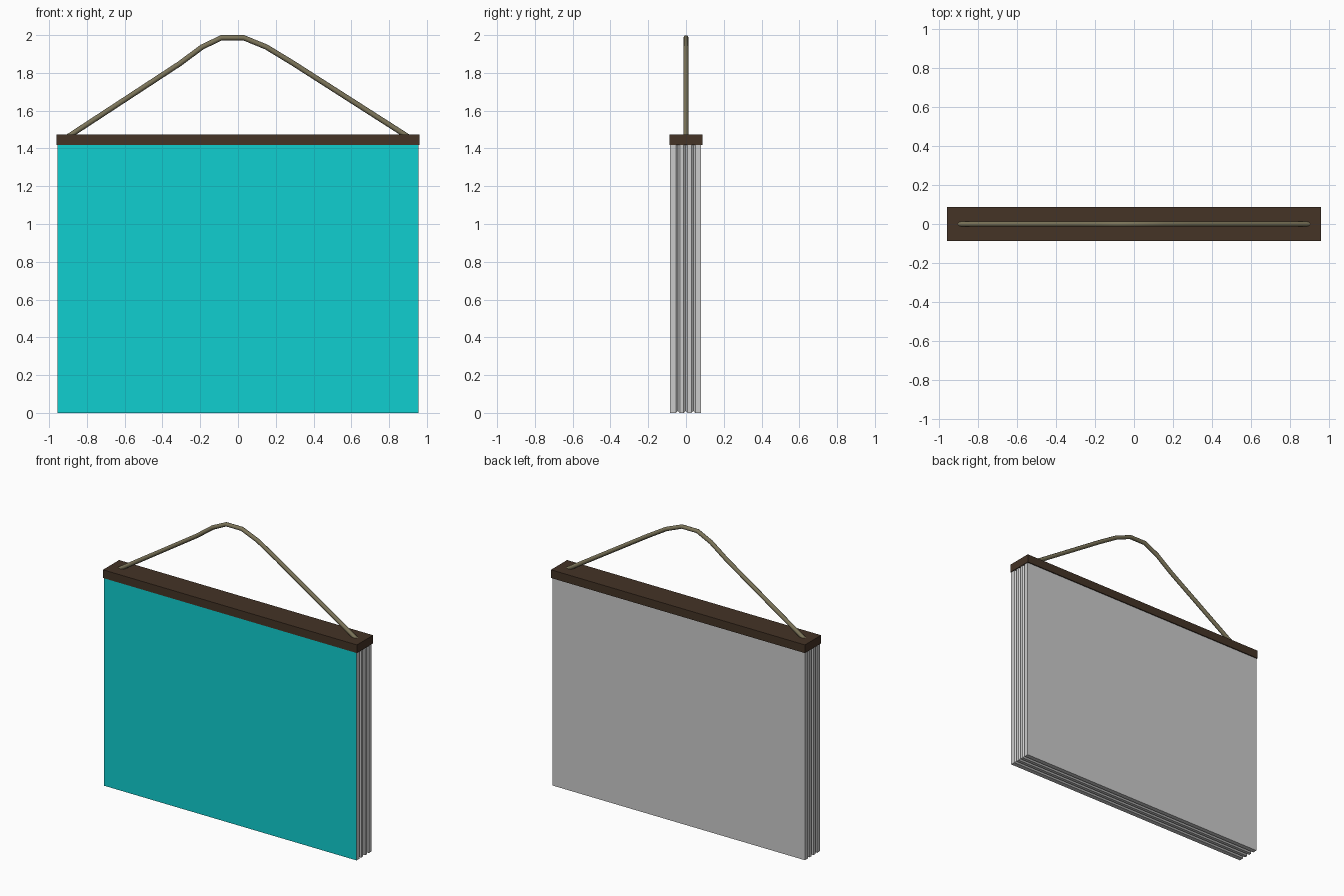
import bpy, bmesh

if "Cube" in bpy.data.objects:
    bpy.data.objects.remove(bpy.data.objects["Cube"])


def material(name, rgb):
    m = bpy.data.materials.new(name)
    m.diffuse_color = (*rgb, 1)
    m.use_nodes = True
    m.node_tree.nodes["Principled BSDF"].inputs["Base Color"].default_value = m.diffuse_color
    return m


def add(name, data, *mats):
    ob = bpy.data.objects.new(name, data)
    bpy.context.collection.objects.link(ob)
    for m in mats:
        data.materials.append(m)
    return ob


cyan = material("cyan", (0.005, 0.62, 0.63))
wood = material("dark_wood", (0.058, 0.033, 0.019))
cord = material("cord", (0.2, 0.175, 0.1))
paper = material("paper", (0.8, 0.8, 0.8))

# Stacked sheets: rectangular rings along y, inset at each groove
W, TOP, Y0, Y1, SHEETS, DEPTH = 0.955, 1.425, -0.084, 0.08, 4, 0.01
step = (Y1 - Y0) / SHEETS
sections = [(Y0, 0)]
for i in range(1, SHEETS):
    y = Y0 + i * step
    sections += [(y - 0.01, 0), (y, DEPTH), (y + 0.01, 0)]
sections.append((Y1, 0))

bm = bmesh.new()
rings = []
for y, d in sections:
    w = W - d
    rings.append([bm.verts.new(c) for c in
                  ((-w, y, d), (w, y, d), (w, y, TOP), (-w, y, TOP))])
for a, b in zip(rings, rings[1:]):
    for k in range(4):
        n = (k + 1) % 4
        bm.faces.new((a[k], b[k], b[n], a[n]))
front = bm.faces.new(rings[0])
front.material_index = 1
bm.faces.new(rings[-1][::-1])
bmesh.ops.recalc_face_normals(bm, faces=bm.faces)
me = bpy.data.meshes.new("sheets")
bm.to_mesh(me)
bm.free()
add("sheets", me, paper, cyan)

# Top bar
bpy.ops.mesh.primitive_cube_add(size=1, location=(0, 0, 1.447))
bar = bpy.context.object
bar.name = "top_bar"
bar.scale = (1.92, 0.174, 0.056)
bar.data.materials.append(wood)

# Hanging cord
path = [(-0.9, 1.462), (-0.31, 1.848), (-0.19, 1.937), (-0.088, 1.986),
        (0.03, 1.986), (0.15, 1.937), (0.29, 1.852), (0.9, 1.462)]
cu = bpy.data.curves.new("hanging_cord", 'CURVE')
cu.dimensions = '3D'
cu.bevel_depth = 0.014
cu.bevel_resolution = 2
cu.use_fill_caps = True
sp = cu.splines.new('POLY')
sp.points.add(len(path) - 1)
for p, (x, z) in zip(sp.points, path):
    p.co = (x, 0, z, 1)
add("hanging_cord", cu, cord)
